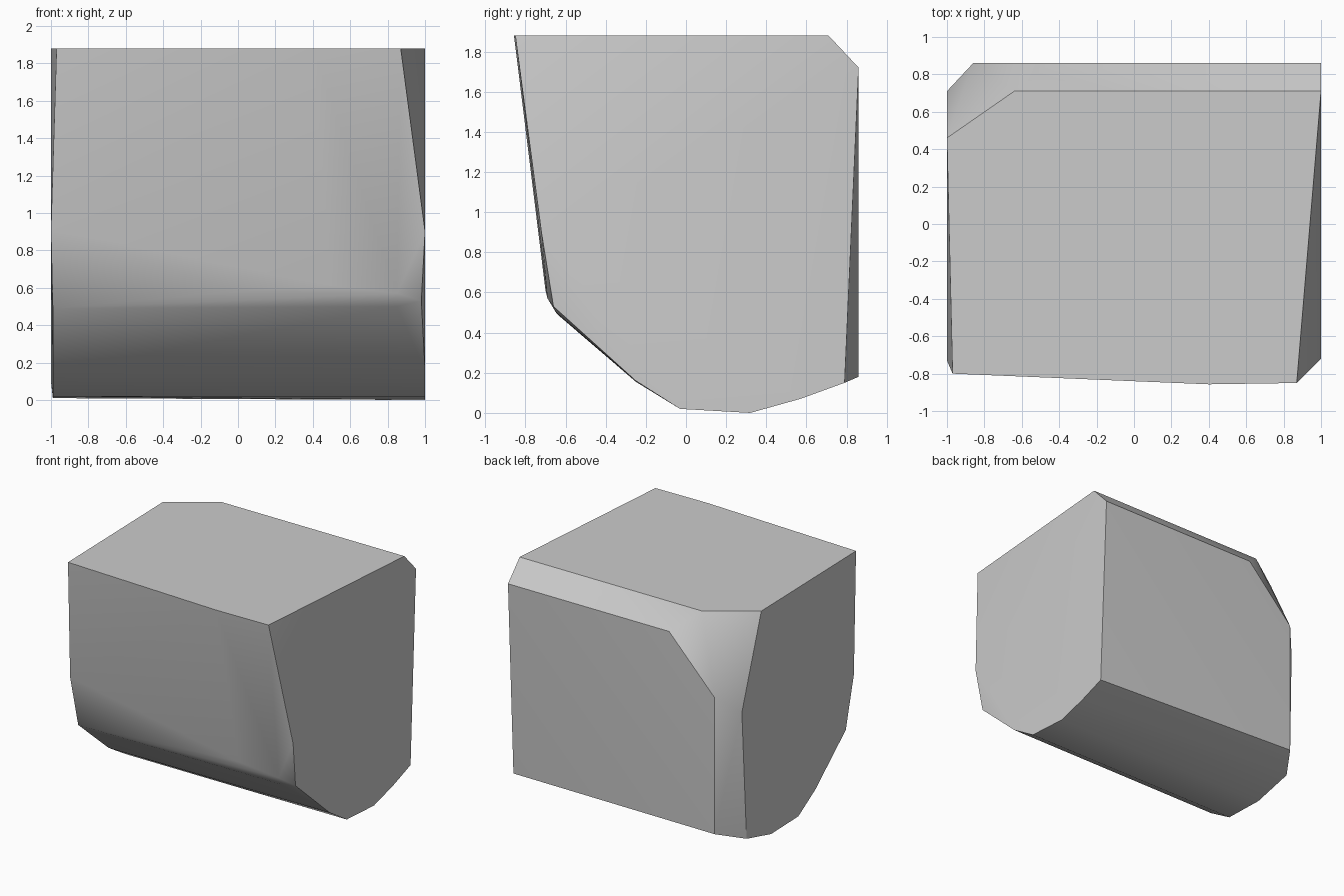
import bpy
import bmesh
import math
from mathutils import Vector

default_cube = bpy.data.objects.get("Cube")
if default_cube:
    bpy.data.objects.remove(default_cube, do_unlink=True)


def make_material(name, colour):
    """One flat colour for the viewport and for renders."""
    material = bpy.data.materials.new(name)
    material.use_nodes = True
    material.diffuse_color = colour
    for node in material.node_tree.nodes:
        if node.type == 'BSDF_PRINCIPLED':
            node.inputs["Base Color"].default_value = colour
    return material


def side_outline(x, profile):
    """Place a (y, z) profile on the side plane at x."""
    return [Vector((x, y, z)) for y, z in profile]


def level_outline(z, plan):
    """Place an (x, y) plan at height z."""
    return [Vector((x, y, z)) for x, y in plan]


# Rounded underside profile on each side, running from front to back
left_side = side_outline(1, [(-.72, .9), (-.25, .16), (-.03, .02),
                             (.32, 0), (.57, .07), (.79, .15)])
right_side = side_outline(-.99, [(-.64, .49), (-.25, .155), (-.03, .02), (.32, .01)])

# Flat top and the lower edge of its rear chamfer
top_edge = level_outline(1.88, [(1, .71), (-.64, .71), (-1, .46),
                                (-.97, -.8), (.4, -.857), (.87, -.85)])
chamfer_edge = level_outline(1.72, [(1, .86), (-.45, .86)])

# Upright cut across the rear right corner
corner_cut = side_outline(-1, [(.71, 1.15), (.65, .1), (-.73, .91)])
corner_cut += side_outline(-.86, [(.86, 1.29), (.86, .18)])

# Soft fold where the front turns under
front_fold = [Vector(p) for p in ((0, -.692, .58), (.5, -.7, .61), (.85, -.69, .57),
                                  (.85, -.648, .5), (.98, -.66, .53))]

# Wrap the outlines in one faceted solid
bm = bmesh.new()
for outline in (left_side, right_side, top_edge, chamfer_edge, corner_cut, front_fold):
    for point in outline:
        bm.verts.new(point)
bmesh.ops.convex_hull(bm, input=list(bm.verts))
loose = [vert for vert in bm.verts if not vert.link_faces]
bmesh.ops.delete(bm, geom=loose, context='VERTS')
bmesh.ops.dissolve_limit(bm, angle_limit=math.radians(.3),
                         verts=list(bm.verts), edges=list(bm.edges))
bmesh.ops.recalc_face_normals(bm, faces=list(bm.faces))

mesh = bpy.data.meshes.new("chamfered_block")
bm.to_mesh(mesh)
bm.free()
mesh.materials.append(make_material("plain grey", (.6, .6, .6, 1)))

block = bpy.data.objects.new("chamfered_block", mesh)
bpy.context.collection.objects.link(block)

# Smooth the gentle bends and keep the main edges crisp
bpy.ops.object.select_all(action='DESELECT')
block.select_set(True)
bpy.context.view_layer.objects.active = block
bpy.ops.object.shade_smooth_by_angle(angle=math.radians(30))
